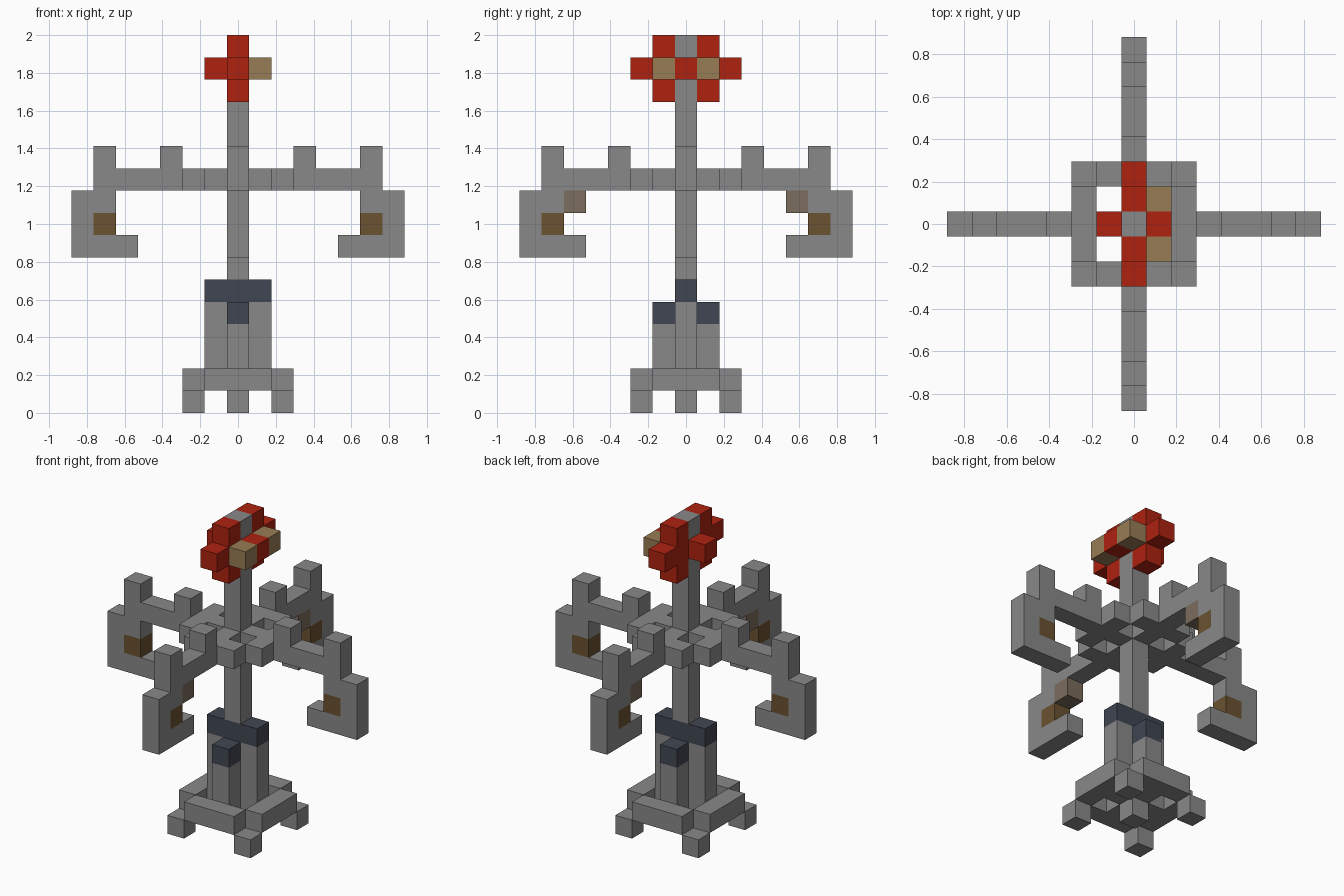
import bpy
import bmesh
from math import pi
from mathutils import Matrix, Vector

if "Cube" in bpy.data.objects:
    bpy.data.objects.remove(bpy.data.objects["Cube"], do_unlink=True)

U = 2 / 17  # edge of one block


def material(name, rgb):
    mat = bpy.data.materials.new(name)
    mat.use_nodes = True
    color = (*rgb, 1)
    mat.diffuse_color = color
    mat.node_tree.nodes["Principled BSDF"].inputs["Base Color"].default_value = color
    return mat


stone = material("stone grey", (0.25, 0.25, 0.25))
red = material("petal red", (0.42, 0.016, 0.005))
tan = material("petal tan", (0.31, 0.20, 0.088))
brown = material("lamp brown", (0.145, 0.085, 0.03))
pale = material("pale brown", (0.20, 0.15, 0.11))
slate = material("slate blue", (0.051, 0.061, 0.084))


def blocks(name, mat, *ranges, turn=0):
    """One object from boxes, each given as first and last block on x, y and z."""
    bm = bmesh.new()
    for x0, x1, y0, y1, z0, z1 in ranges:
        size = Vector((x1 - x0 + 1, y1 - y0 + 1, z1 - z0 + 1)) * U
        mid = Vector((x0 + x1, y0 + y1, z0 + z1 + 1)) * U / 2
        bmesh.ops.create_cube(bm, size=1, matrix=Matrix.Translation(mid) @ Matrix.Diagonal((*size, 1)))
    bm.transform(Matrix.Rotation(turn * pi / 2, 4, "Z"))
    mesh = bpy.data.meshes.new(name)
    bm.to_mesh(mesh)
    bm.free()
    mesh.materials.append(mat)
    obj = bpy.data.objects.new(name, mesh)
    bpy.context.collection.objects.link(obj)
    return obj


def cell(x, y, z):
    return (x, x, y, y, z, z)


# Central post, broken by the slate collar
blocks("lower_post", stone, (0, 0, 0, 0, 0, 4))
blocks("collar", slate, (-1, 1, 0, 0, 5, 5))
blocks("upper_post", stone, (0, 0, 0, 0, 6, 16))

SIDES = ("left", "back", "right", "front")
for turn, side in enumerate(SIDES):
    # Base: corner foot, rail and buttress
    blocks(side + "_foot", stone, cell(2, 2, 0), turn=turn)
    blocks(side + "_base_rail", stone, (2, 2, -1, 1, 1, 1), turn=turn)
    lateral = turn % 2 == 0
    blocks(side + "_buttress", stone, (1, 1, 0, 0, 1, 4 if lateral else 3), turn=turn)

    # Upper ring with a spoke to the post
    blocks(side + "_ring_rail", stone, (2, 2, -1, 1, 10, 10), cell(1, 0, 10), turn=turn)

    # Hooked arm with two finials
    blocks(side + "_arm", stone,
           (3, 6, 0, 0, 10, 10),
           cell(3, 0, 11), cell(6, 0, 11),
           cell(6, 0, 9), (7, 7, 0, 0, 7, 9),
           (5, 6, 0, 0, 7, 7), turn=turn)
    blocks(side + "_lamp", brown, cell(6, 0, 8), turn=turn)
    if not lateral:
        blocks(side + "_buttress_cap", slate, cell(1, 0, 4), turn=turn)
        blocks(side + "_hanger", pale, cell(5, 0, 9), turn=turn)

# Flower on top of the post
for s, side in ((-1, "front"), (1, "back")):
    blocks(side + "_petals", red, (0, 0, s, s, 14, 16), cell(0, 2 * s, 15))
    blocks(side + "_tan_petal", tan, cell(1, s, 15))
blocks("left_petal", red, cell(1, 0, 15))
blocks("right_petal", red, cell(-1, 0, 15))
